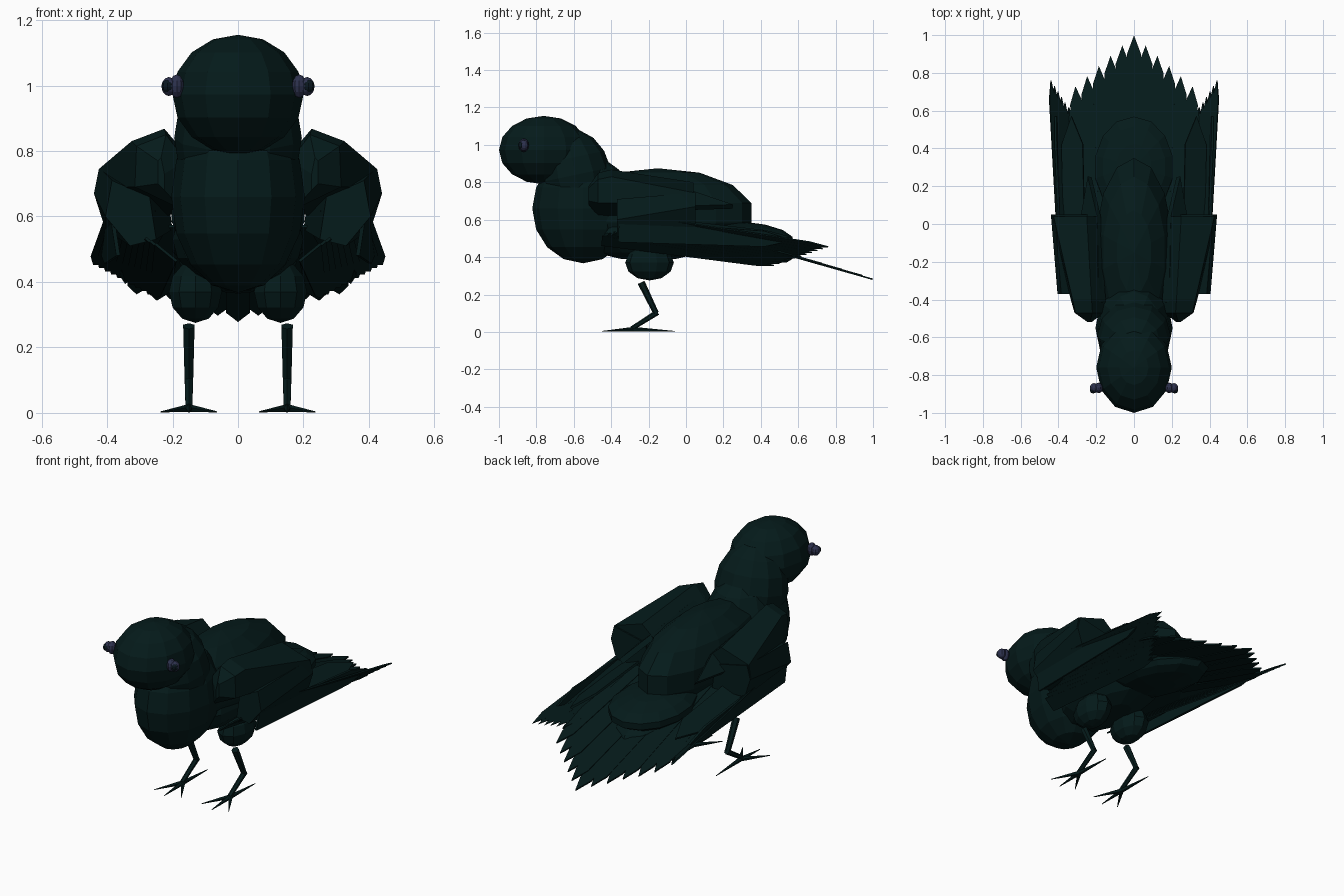
import bpy, bmesh, math
from mathutils import Vector, Matrix

if "Cube" in bpy.data.objects:
    bpy.data.objects.remove(bpy.data.objects["Cube"])


def material(name, rgb):
    m = bpy.data.materials.new(name)
    m.diffuse_color = (*rgb, 1)
    m.use_nodes = True
    m.node_tree.nodes["Principled BSDF"].inputs["Base Color"].default_value = m.diffuse_color
    return m


PLUMAGE = material("dark teal plumage", (0.0014, 0.0105, 0.0105))
RING = material("slate violet", (0.026, 0.031, 0.075))
PUPIL = material("eye black", (0.003, 0.009, 0.014))


def finish(name, bm, mat):
    bmesh.ops.recalc_face_normals(bm, faces=bm.faces)
    me = bpy.data.meshes.new(name)
    bm.to_mesh(me)
    bm.free()
    me.materials.append(mat)
    ob = bpy.data.objects.new(name, me)
    bpy.context.collection.objects.link(ob)
    return ob


def ellipsoid(name, loc, radii, tilt=0, mat=PLUMAGE, seg=12, rings=8):
    bm = bmesh.new()
    bmesh.ops.create_uvsphere(bm, u_segments=seg, v_segments=rings, radius=1)
    m = (Matrix.Translation(loc) @ Matrix.Rotation(math.radians(tilt), 4, 'X')
         @ Matrix.Diagonal((*radii, 1)))
    bmesh.ops.transform(bm, matrix=m, verts=bm.verts)
    return finish(name, bm, mat)


def add_loft(bm, sections):
    rows = [[bm.verts.new(p) for p in s] for s in sections]
    n = len(rows[0])
    for a, b in zip(rows, rows[1:]):
        for i in range(n):
            j = (i + 1) % n
            bm.faces.new((a[i], a[j], b[j], b[i]))
    bm.faces.new(rows[0])
    bm.faces.new(rows[-1])


def add_blade(bm, root, tip, side, w_root, w, thick=0.008, point=0.1):
    """Thin pointed feather; side is its width direction."""
    root, tip = Vector(root), Vector(tip)
    along = (tip - root).normalized()
    side = Vector(side)
    side = (side - along * side.dot(along)).normalized()
    up = along.cross(side) * thick / 2
    neck = tip - along * point
    pts = [root - side * w_root, neck - side * w, tip,
           neck + side * w, root + side * w_root]
    add_loft(bm, [[p - up for p in pts], [p + up for p in pts]])


def add_rod(bm, a, b, r1, r2, seg=6):
    a, b = Vector(a), Vector(b)
    rot = (b - a).to_track_quat('Z', 'Y').to_matrix().to_4x4()
    bmesh.ops.create_cone(bm, cap_ends=True, segments=seg, radius1=r1, radius2=r2,
                          depth=(b - a).length,
                          matrix=Matrix.Translation((a + b) / 2) @ rot)


def lerp(a, b, t):
    return Vector(a).lerp(Vector(b), t)


# Head, neck and chest
ellipsoid("head", (0, -0.76, 0.972), (0.2, 0.24, 0.183))
ellipsoid("neck", (0, -0.59, 0.84), (0.195, 0.19, 0.245), 12)
ellipsoid("chest", (0, -0.55, 0.66), (0.204, 0.272, 0.293))

# Back and rump, each with an upright band round the rim
ellipsoid("back", (0, -0.15, 0.637), (0.213, 0.512, 0.238), 0, seg=14, rings=7)
ellipsoid("rump", (0, 0.30, 0.51), (0.215, 0.275, 0.08), -4, seg=14, rings=7)
ellipsoid("belly", (0, -0.2, 0.53), (0.2, 0.4, 0.15), 0)
ellipsoid("undertail", (0, 0.2, 0.46), (0.18, 0.38, 0.07), -10)

# Tail fan
bm = bmesh.new()
for i in range(-5, 6):
    ty = 0.998 - 0.054 * abs(i)
    lift = 0.003 * (i % 2)
    add_blade(bm, (0.05 * i, -0.02, 0.57 + lift),
              (0.062 * i, ty, 0.41 - 0.3 * (ty - 0.57) + lift),
              (1, 0, 0), 0.033, 0.036)
for s in (-1, 1):
    add_blade(bm, (0.27 * s, 0.05, 0.545), (0.345 * s, 0.62, 0.398), (1, 0, 0), 0.04, 0.03)
finish("tail", bm, PLUMAGE)

for s, label in ((-1, "right"), (1, "left")):
    # Folded wing: shoulder and forearm masses
    bm = bmesh.new()
    shoulder = [
        (-0.52, [(.225, .73), (.235, .78), (.245, .77), (.245, .7), (.225, .68)]),
        (-0.47, [(.16, .77), (.22, .85), (.31, .815), (.315, .69), (.17, .62)]),
        (-0.40, [(.15, .78), (.225, .868), (.325, .83), (.335, .69), (.17, .62)]),
        (0.04, [(.18, .74), (.25, .80), (.425, .745), (.44, .67), (.22, .60)])]
    add_loft(bm, [[(x * s, y, z) for x, z in sec] for y, sec in shoulder])
    finish(label + "_wing_shoulder", bm, PLUMAGE)

    bm = bmesh.new()
    forearm = [
        (-0.37, [(.25, .53), (.27, .66), (.385, .71), (.405, .6), (.33, .51)]),
        (0.05, [(.2, .56), (.22, .7), (.42, .745), (.44, .67), (.405, .56)])]
    add_loft(bm, [[(x * s, y, z) for x, z in sec] for y, sec in forearm])
    finish(label + "_wing_forearm", bm, PLUMAGE)

    # Shoulder feathers lying against the back
    bm = bmesh.new()
    add_blade(bm, (.22 * s, -0.42, .77), (.235 * s, 0.25, .67), (s, 0, -0.9), .06, .06, .03, .22)
    add_blade(bm, (.31 * s, -0.3, .60), (.33 * s, 0.57, .50), (s, 0, -0.4), .06, .06, .012, .15)
    finish(label + "_wing_coverts", bm, PLUMAGE)

    # Flight feathers, stepping inward and down
    bm = bmesh.new()
    count = 11
    for i in range(count):
        t = i / (count - 1)
        root = lerp((.37, -0.15, .58), (.22, -0.45, .49), t)
        tip = lerp((.44, .76, .455), (.255, .47, .355), t)
        root.x *= s
        tip.x *= s
        add_blade(bm, root, tip, (s * 0.75, 0, 0.62), .042, .02)
    # Broad outer edge feather
    add_blade(bm, (.375 * s, -0.36, .54), (.415 * s, .57, .49), (s * 0.15, 0, 1), .06, .042, .012, .15)
    finish(label + "_flight_feathers", bm, PLUMAGE)

    # Thigh, leg and foot
    ellipsoid(label + "_thigh", (.13 * s, -0.195, .37), (.085, .13, .095), 0, seg=10, rings=6)
    bm = bmesh.new()
    x = .15 * s
    add_rod(bm, (x, -0.24, .265), (x, -0.16, .10), .02, .015)
    add_rod(bm, (x, -0.152, .105), (x, -0.29, .018), .015, .012)
    for dx, y in ((0, -0.45), (.085, -0.42), (-.085, -0.42), (0, -0.06)):
        add_rod(bm, (x, -0.28, .014), (x + dx, y, .003), .013, .002, 5)
    finish(label + "_leg", bm, PLUMAGE)

    # Eye: violet ring and ball with a dark pupil
    ellipsoid(label + "_eye_ring", (.187 * s, -0.868, .998), (.023, .028, .036), 0, RING, 10, 6)
    ellipsoid(label + "_eye", (.211 * s, -0.868, .997), (.024, .026, .029), 0, RING, 10, 6)
    ellipsoid(label + "_pupil", (.216 * s, -0.88, .998), (.018, .018, .02), 0, PUPIL, 8, 6)
